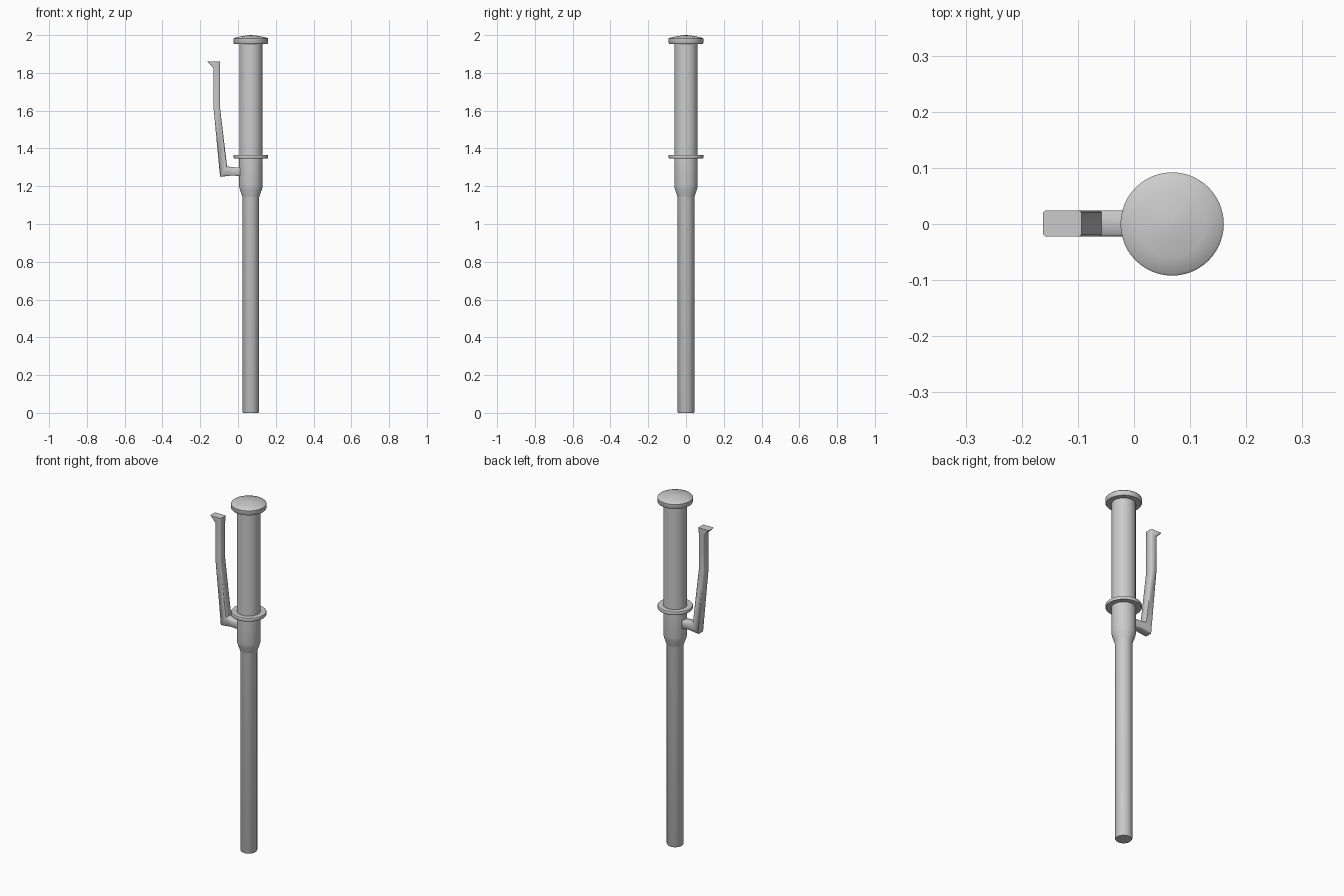
import bpy, bmesh, math

if "Cube" in bpy.data.objects:
    bpy.data.objects.remove(bpy.data.objects["Cube"])

CX = 0.068  # axis of the round body


def finish(bm, name, angle):
    bmesh.ops.recalc_face_normals(bm, faces=bm.faces)
    me = bpy.data.meshes.new(name)
    bm.to_mesh(me)
    bm.free()
    ob = bpy.data.objects.new(name, me)
    bpy.context.collection.objects.link(ob)
    bpy.ops.object.select_all(action='DESELECT')
    ob.select_set(True)
    bpy.context.view_layer.objects.active = ob
    bpy.ops.object.shade_smooth_by_angle(angle=math.radians(angle))
    return ob


def loft(name, rings, angle=40):
    """Skin a list of equal-length closed rings and cap both ends."""
    bm = bmesh.new()
    vs = [[bm.verts.new(p) for p in r] for r in rings]
    n = len(vs[0])
    for a, b in zip(vs, vs[1:]):
        for i in range(n):
            j = (i + 1) % n
            bm.faces.new((a[i], a[j], b[j], b[i]))
    bm.faces.new(vs[0][::-1])
    bm.faces.new(vs[-1])
    return finish(bm, name, angle)


def lathe(name, profile, n=48):
    rings = [[(CX + r * math.cos(2 * math.pi * i / n),
               r * math.sin(2 * math.pi * i / n), z) for i in range(n)]
             for r, z in profile]
    return loft(name, rings)


# Lower shaft, flaring into the collar
lathe("shaft", [(0.041, 0), (0.044, 0.006), (0.044, 1.14), (0.047, 1.15),
                (0.059, 1.185), (0.062, 1.20), (0.062, 1.352)])
# Grip, guard ring and domed cap
lathe("grip", [(0.061, 1.35), (0.061, 1.96)])
lathe("guard_ring", [(0.06, 1.348), (0.090, 1.348), (0.092, 1.351),
                     (0.092, 1.363), (0.090, 1.366), (0.06, 1.366)])
lathe("cap", [(0.06, 1.954), (0.089, 1.954), (0.092, 1.958), (0.092, 1.981),
              (0.088, 1.985), (0.06, 1.9915), (0.03, 1.997), (0.003, 2.0)])

# Side lever: each pair is the outer and inner edge of the section in x, z
pairs = [((0.02, 1.252), (0.02, 1.299), 0.022),
         ((-0.03, 1.257), (-0.03, 1.301), 0.023),
         ((-0.095, 1.25), (-0.058, 1.305), 0.0235),
         ((-0.130, 1.62), (-0.095, 1.615), 0.0235),
         ((-0.130, 1.826), (-0.095, 1.826), 0.0235),
         ((-0.162, 1.859), (-0.094, 1.859), 0.0235)]
rings = []
for (x0, z0), (x1, z1), w in pairs:
    c = 0.004
    t = c / math.hypot(x1 - x0, z1 - z0)
    section = [(0, -w + c), (t, -w), (1 - t, -w), (1, -w + c),
               (1, w - c), (1 - t, w), (t, w), (0, w - c)]
    rings.append([(x0 + (x1 - x0) * s, y + 0.001, z0 + (z1 - z0) * s)
                  for s, y in section])
loft("lever", rings, 50)
